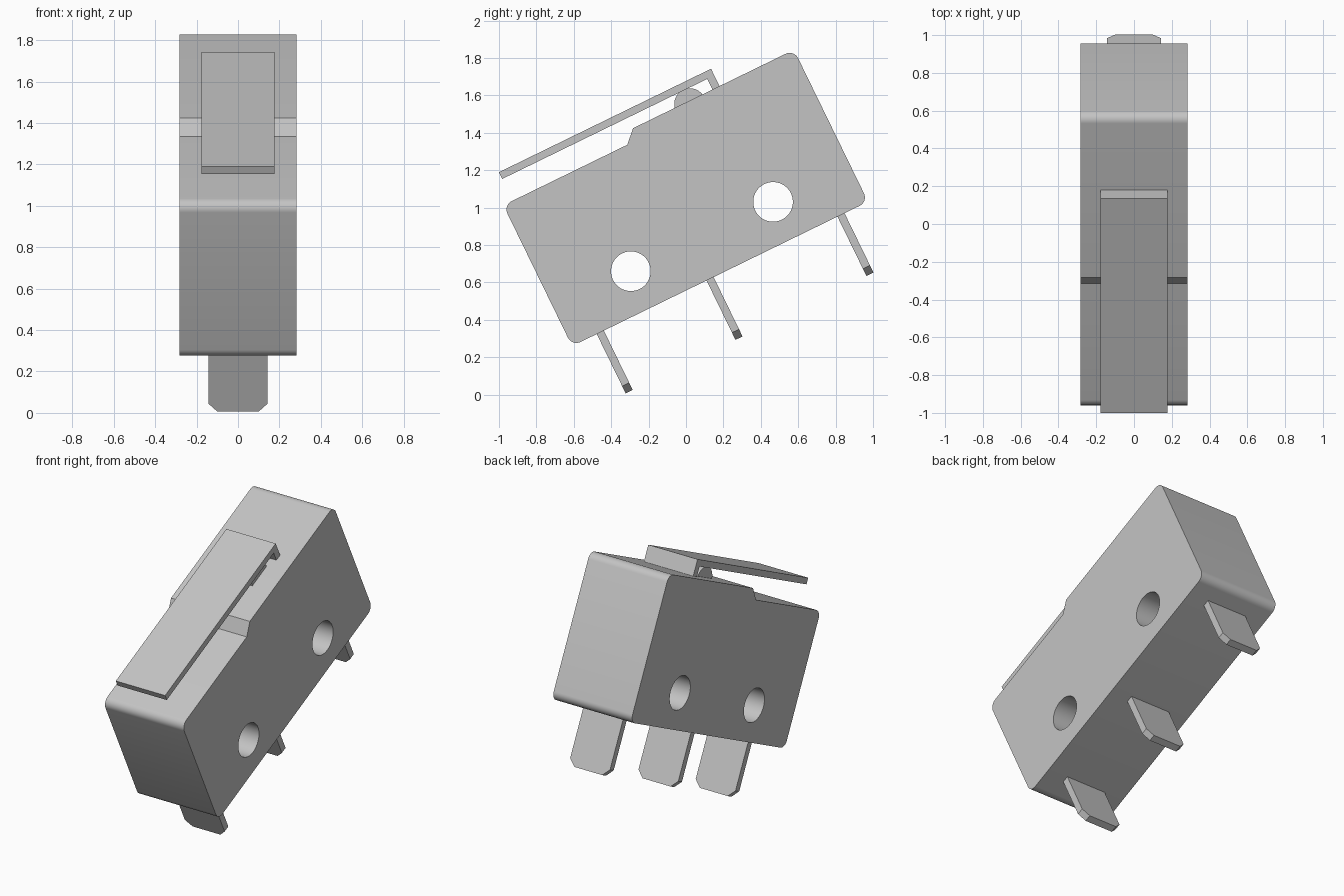
import bpy
import bmesh
import math

TILT = math.radians(26)

cube = bpy.data.objects.get("Cube")
if cube:
    bpy.data.objects.remove(cube, do_unlink=True)

grey = bpy.data.materials.new("light grey")
grey.use_nodes = True
COLOUR = (0.55, 0.55, 0.55, 1)
grey.diffuse_color = COLOUR
grey.node_tree.nodes["Principled BSDF"].inputs["Base Color"].default_value = COLOUR


def finish(bm, name):
    """Turn a bmesh into a tilted object."""
    bmesh.ops.recalc_face_normals(bm, faces=bm.faces[:])
    mesh = bpy.data.meshes.new(name)
    bm.to_mesh(mesh)
    bm.free()
    mesh.materials.append(grey)
    obj = bpy.data.objects.new(name, mesh)
    bpy.context.collection.objects.link(obj)
    obj.rotation_euler.x = TILT
    return obj


def extrude(points, offset):
    """Make a solid by sweeping a flat outline along an offset."""
    bm = bmesh.new()
    face = bm.faces.new([bm.verts.new(p) for p in points])
    result = bmesh.ops.extrude_face_region(bm, geom=[face])
    moved = [v for v in result["geom"] if isinstance(v, bmesh.types.BMVert)]
    bmesh.ops.translate(bm, verts=moved, vec=offset)
    return bm


def side_solid(outline, half):
    """Sweep a side outline across the width."""
    return extrude([(-half, u, v) for u, v in outline], (2 * half, 0, 0))


def cylinder(u, v, radius, half, name):
    ring = [(u + radius * math.cos(i * math.tau / 48),
             v + radius * math.sin(i * math.tau / 48)) for i in range(48)]
    return finish(side_solid(ring, half), name)


def smooth(obj):
    bpy.ops.object.select_all(action="DESELECT")
    obj.select_set(True)
    bpy.context.view_layer.objects.active = obj
    bpy.ops.object.shade_smooth_by_angle(angle=math.radians(30))


# Housing with a stepped top and four rounded corners
LEFT, RIGHT, BOTTOM, TOP, STEP = -0.434, 1.327, 0.5, 1.404, 1.338
bm = side_solid([(LEFT, BOTTOM), (RIGHT, BOTTOM), (RIGHT, TOP),
                 (0.37, TOP), (0.303, STEP), (LEFT, STEP)], 0.283)
corners = [e for e in bm.edges
           if abs(e.verts[0].co.x - e.verts[1].co.x) > 0.1
           and not 0.2 < e.verts[0].co.y < 0.5]
bmesh.ops.bevel(bm, geom=corners, offset=0.05, offset_type="OFFSET",
                segments=8, profile=0.5, affect="EDGES")
housing = finish(bm, "housing")

# Two mounting holes through the housing
for u in (0.024, 0.87):
    cutter = cylinder(u, 0.722, 0.106, 0.5, "hole_cutter")
    cutter.hide_render = True
    cut = housing.modifiers.new("mounting_hole", "BOOLEAN")
    cut.operation = "DIFFERENCE"
    cut.solver = "EXACT"
    cut.object = cutter
    bpy.context.view_layer.objects.active = housing
    bpy.ops.object.modifier_apply(modifier=cut.name)
    bpy.data.objects.remove(cutter, do_unlink=True)
smooth(housing)

# Round plunger under the lever
smooth(cylinder(0.70, 1.387, 0.084, 0.145, "plunger"))

# Bent lever
finish(side_solid([(-0.378, 1.467), (0.842, 1.467), (0.842, 1.395),
                   (0.884, 1.395), (0.884, 1.507), (-0.378, 1.507)], 0.177), "lever")

# Three flat terminals with chamfered tips
TIP, ROOT, HALF, CHAMFER, THICK = 0.147, 0.53, 0.143, 0.043, 0.042
for label, u in (("front", -0.266), ("middle", 0.387), ("back", 1.166)):
    half_outline = [(HALF - CHAMFER, TIP), (HALF, TIP + CHAMFER), (HALF, ROOT)]
    outline = half_outline + [(-x, v) for x, v in reversed(half_outline)]
    finish(extrude([(x, u - THICK / 2, v) for x, v in outline], (0, THICK, 0)),
           label + "_terminal")
